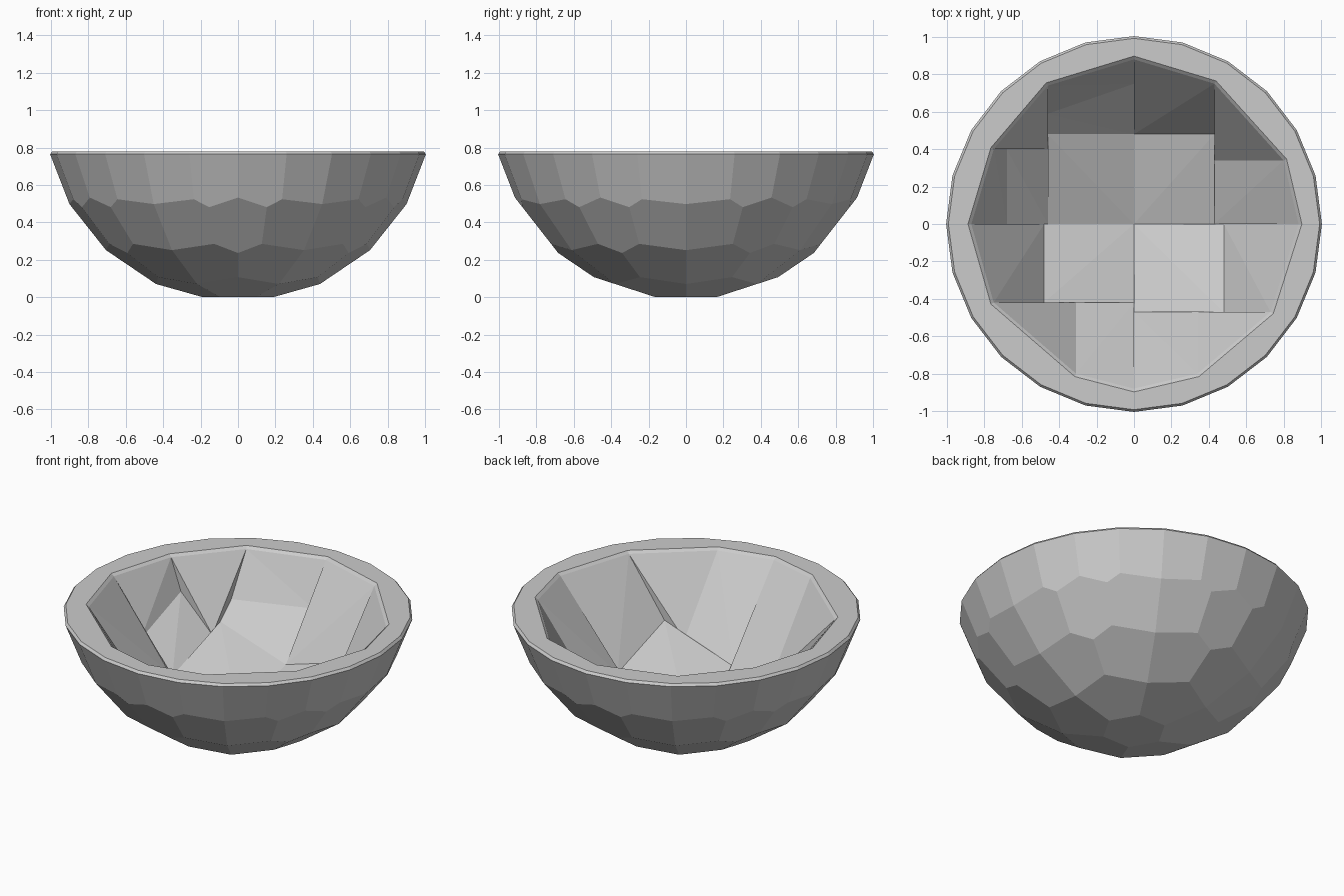
import bpy
import bmesh
from math import atan2, cos, pi, sin, sqrt
from mathutils import Vector

cube = bpy.data.objects.get("Cube")
if cube:
    bpy.data.objects.remove(cube)

RIM, LIP = 0.78, 0.765          # top of the rim, start of its bevels
FOCUS = Vector((0, 0, 1.5))     # inner faces look towards this point

grey = bpy.data.materials.new("stone_grey")
grey.use_nodes = True
grey.diffuse_color = (0.6, 0.6, 0.6, 1)
grey.node_tree.nodes["Principled BSDF"].inputs["Base Color"].default_value = grey.diffuse_color


def finish(bm, name):
    mesh = bpy.data.meshes.new(name)
    bm.to_mesh(mesh)
    bm.free()
    mesh.materials.append(grey)
    bpy.context.collection.objects.link(bpy.data.objects.new(name, mesh))


def by_angle(points):
    return sorted(points, key=lambda p: atan2(p[1], p[0]))


def ring(bm, points, scale, z):
    return [bm.verts.new((p[0] * scale, p[1] * scale, z)) for p in points]


def band(bm, low, high):
    for i in range(len(low)):
        bm.faces.new((low[i - 1], low[i], high[i], high[i - 1]))


# Outer shell: a block chiselled by planes around a sphere
shell = bmesh.new()
bmesh.ops.create_cube(shell, size=2.6)
bmesh.ops.translate(shell, verts=shell.verts, vec=(0, 0, LIP - 1.3))
radius = 1.022
for tilt, count in ((0, 1), (18, 6), (35, 12), (52, 18), (69, 24)):
    t = tilt * pi / 180
    for i in range(count):
        a = 2 * pi * (i + 0.5) / count
        n = Vector((sin(t) * cos(a), sin(t) * sin(a), -cos(t)))
        cut = bmesh.ops.bisect_plane(
            shell, geom=shell.verts[:] + shell.edges[:] + shell.faces[:], dist=1e-5,
            plane_co=Vector((0, 0, radius)) + n * radius, plane_no=n, clear_outer=True)
        edges = [e for e in cut["geom_cut"] if isinstance(e, bmesh.types.BMEdge) and e.is_boundary]
        if len(edges) > 2:
            bmesh.ops.edgeloop_fill(shell, edges=edges)
bmesh.ops.recalc_face_normals(shell, faces=shell.faces)
tops = [f for f in shell.faces if f.normal.z > 0.99]
bmesh.ops.delete(shell, geom=tops, context="FACES")
edge_loop = by_angle([v.co.copy() for v in shell.verts if abs(v.co.z - LIP) < 1e-4])
finish(shell, "outer_shell")

# Hollow: four quarters of flat panels
hollow = bmesh.new()
rim_points = [(0.88, 0), (0, 0.88), (-0.87, 0), (0, -0.88)]


def depth(x, y):
    r2 = x * x + y * y
    on_rim = any(abs(x - p[0]) + abs(y - p[1]) < 1e-4 for p in rim_points)
    return LIP if on_rim else 1.04 - sqrt(0.846 - r2)


def face(points):
    verts = [hollow.verts.new(p) for p in points]
    f = hollow.faces.new(verts)
    f.normal_update()
    if f.normal.dot(FOCUS - f.calc_center_median()) < 0:
        f.normal_flip()


def lift(points):
    return [Vector((x, y, depth(x, y))) for x, y in points]


def patch(*points):
    p = lift(points)
    for i in range(1, len(p) - 1):
        face((p[0], p[i], p[i + 1]))


def wall(*points):
    unique = list(dict.fromkeys(points))
    if len(unique) > 2:
        face(lift(unique))


# signs, floor corner, inner tip of the corner panel, its two rim points
quarters = (
    (-1, 1, (0.46, 0.48), (0.46, 0.40), (0.75, 0.40), (0.46, 0.74)),
    (1, 1, (0.43, 0.48), (0.43, 0.34), (0.80, 0.34), (0.43, 0.75)),
    (1, -1, (0.48, 0.47), (0.34, 0.47), (0.73, 0.47), (0.34, 0.80)),
    (-1, -1, (0.48, 0.42), (0.31, 0.42), (0.75, 0.42), (0.31, 0.80)),
)
for sx, sy, *spots in quarters:
    corner, tip, side, end = [(sx * x, sy * y) for x, y in spots]
    rim_points += [side, end]
    (cx, cy), (tx, ty) = corner, tip
    axis_x, axis_y = (0.88 if sx > 0 else -0.87, 0), (0, sy * 0.88)
    patch((0, 0), (cx, 0), corner, (0, cy))
    patch(tip, side, end)
    if (sx, sy) == (-1, 1):
        # this quarter has a crease across each side panel
        low, high, mid = (tx, 0.59), (0, 0.75), -0.68
        patch((cx, 0), (mid, 0), (mid, ty), (cx, ty))
        patch((mid, 0), axis_x, side, (mid, ty))
        patch((0, cy), (tx, cy), low, high)
        patch(high, low, end, axis_y)
        wall(tip, (tx, cy), low, end)
        wall(tip, (cx, ty), (mid, ty), side)
    else:
        patch((cx, 0), axis_x, side, (cx, ty))
        patch((0, cy), (tx, cy), end, axis_y)
        wall(tip, (tx, cy), end)
        wall(tip, (cx, ty), side)

# Thin steps where neighbouring quarters meet
wall((0, 0.48), (0, 0.75), (0, 0.88))
wall((0, -0.42), (0, -0.47), (0, -0.88))
wall((0.43, 0), (0.48, 0), (0.88, 0))
wall((-0.46, 0), (-0.48, 0), (-0.68, 0), (-0.87, 0))
finish(hollow, "faceted_hollow")

# Rim: bevelled inside and outside, flat on top
rim = bmesh.new()
inner = by_angle(rim_points)
inner_top = ring(rim, inner, 1.02, RIM)
outer_top = ring(rim, edge_loop, 0.988, RIM)
band(rim, inner_top, ring(rim, inner, 1, LIP))
band(rim, ring(rim, edge_loop, 1, LIP), outer_top)
loops = [rim.edges.get((loop[i - 1], loop[i])) for loop in (inner_top, outer_top) for i in range(len(loop))]
bmesh.ops.triangle_fill(rim, edges=loops, use_beauty=True, normal=(0, 0, 1))
for f in rim.faces:
    f.normal_update()
    if f.normal.z < 0:
        f.normal_flip()
finish(rim, "rim")
